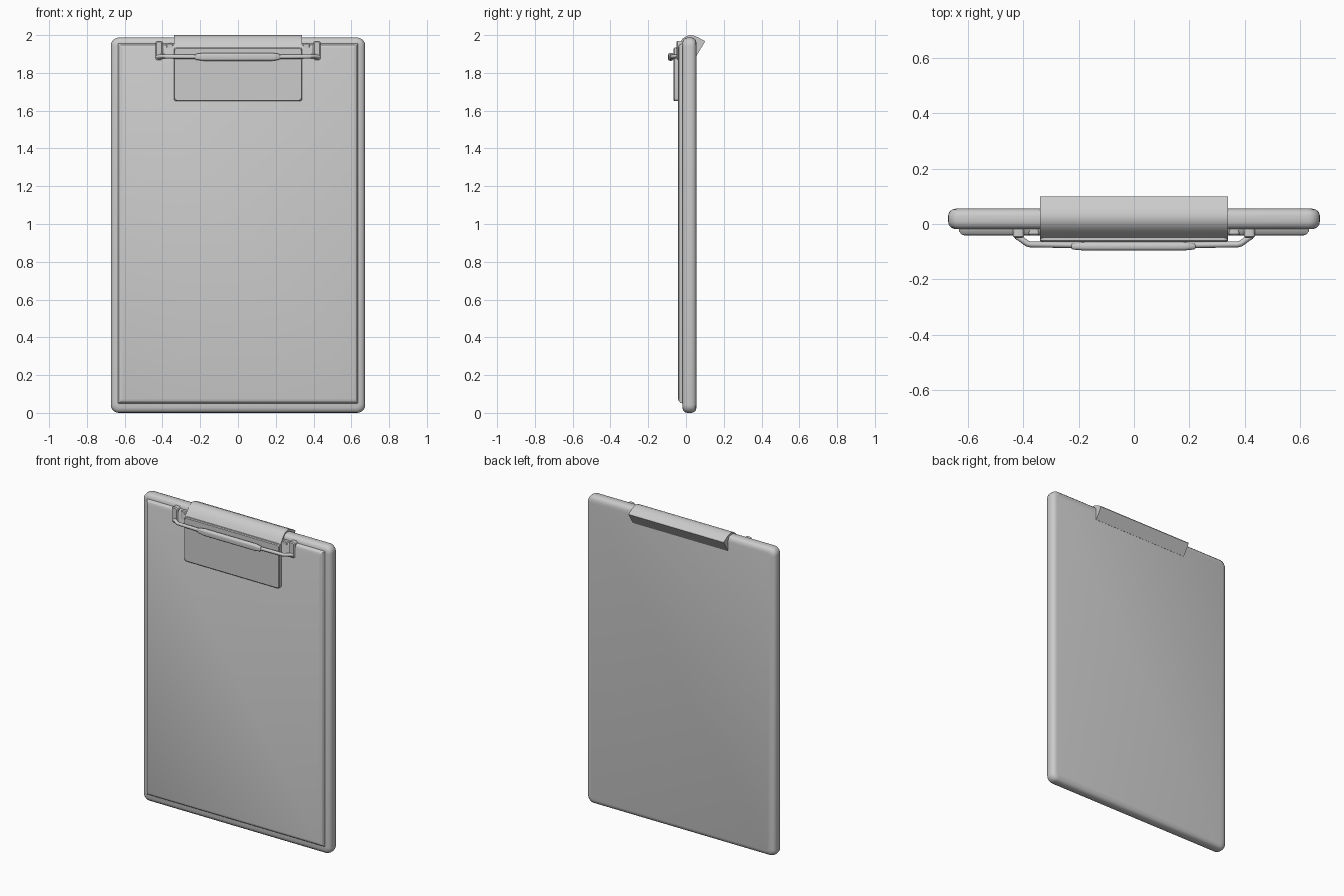
import bpy, bmesh, math
from mathutils import Vector

if "Cube" in bpy.data.objects:
    bpy.data.objects.remove(bpy.data.objects["Cube"])


def finish(name, bm, angle=35):
    bmesh.ops.recalc_face_normals(bm, faces=bm.faces)
    me = bpy.data.meshes.new(name)
    bm.to_mesh(me)
    bm.free()
    ob = bpy.data.objects.new(name, me)
    bpy.context.collection.objects.link(ob)
    bpy.ops.object.select_all(action='DESELECT')
    ob.select_set(True)
    bpy.context.view_layer.objects.active = ob
    bpy.ops.object.shade_smooth_by_angle(angle=math.radians(angle))
    return ob


def rounded_rect(x0, x1, z0, z1, r, n=5):
    pts = []
    for k, (cx, cz) in enumerate([(x1 - r, z1 - r), (x0 + r, z1 - r),
                                  (x0 + r, z0 + r), (x1 - r, z0 + r)]):
        for i in range(n + 1):
            a = math.pi / 2 * (k + i / n)
            pts.append((cx + r * math.cos(a), cz + r * math.sin(a)))
    return pts


def loft(name, rings, angle=35):
    """Skin a list of equal-length vertex rings and cap both ends."""
    bm = bmesh.new()
    vs = [[bm.verts.new(p) for p in ring] for ring in rings]
    n = len(vs[0])
    for a, b in zip(vs, vs[1:]):
        for i in range(n):
            bm.faces.new((a[i], a[(i + 1) % n], b[(i + 1) % n], b[i]))
    bm.faces.new(vs[0])
    bm.faces.new(vs[-1])
    return finish(name, bm, angle)


def slab(name, x0, x1, z0, z1, r, levels, angle=35):
    """Rounded slab; levels are (y, inset) pairs from front to back."""
    rings = []
    for y, d in levels:
        rr = max(r - d * 0.6, 0.003)
        rings.append([(x, y, z) for x, z in
                      rounded_rect(x0 + d, x1 - d, z0 + d, z1 - d, rr)])
    return loft(name, rings, angle)


# Backing board with softly rolled rim
slab("board", -0.673, 0.673, 0.0, 1.987, 0.042,
     [(-0.019, 0.027), (-0.014, 0.012), (-0.004, 0.003), (0.01, 0),
      (0.03, 0), (0.043, 0.004), (0.052, 0.014), (0.056, 0.03)], 40)

# Paper stack with sloped edges
slab("paper_stack", -0.645, 0.645, 0.04, 1.967, 0.008,
     [(-0.042, 0.032), (-0.037, 0.020), (-0.026, 0.012), (-0.015, 0.010)], 30)

# Clip pressing plate
slab("clip_plate", -0.34, 0.34, 1.65, 1.935, 0.016,
     [(-0.065, 0.005), (-0.060, 0), (-0.038, 0)], 30)

# Clip hood curving over the top edge of the board
hood = [(-0.058, 1.918), (-0.048, 1.938), (-0.034, 1.961), (-0.018, 1.981),
        (0.0, 1.994), (0.02, 2.0), (0.04, 1.998), (0.065, 1.988),
        (0.097, 1.970), (0.1, 1.964), (0.057, 1.893), (0.05, 1.893),
        (0.03, 1.95), (-0.01, 1.95), (-0.035, 1.91)]
loft("clip_hood", [[(x, y, z) for y, z in hood] for x in (-0.34, 0.34)], 30)

# Hinge posts and inner brackets on both sides
for s, side in ((-1, "left"), (1, "right")):
    def span(a, b):
        return (min(s * a, s * b), max(s * a, s * b))
    lv = [(-0.050, 0.006), (-0.045, 0), (-0.018, 0)]
    slab("hinge_post_" + side, *span(0.398, 0.438), 1.868, 1.970, 0.013, lv)
    lv = [(-0.042, 0.005), (-0.037, 0), (-0.016, 0)]
    slab("bracket_arm_" + side, *span(0.33, 0.402), 1.902, 1.922, 0.006, lv)
    slab("bracket_tab_" + side, *span(0.343, 0.382), 1.898, 1.958, 0.010, lv)

# Wire lever bent outwards from the posts
path = [(-0.425, -0.044, 1.885), (-0.412, -0.052, 1.888),
        (-0.388, -0.070, 1.888), (-0.375, -0.074, 1.886),
        (-0.22, -0.076, 1.885)]
path += [(-x, y, z) for x, y, z in reversed(path)]
cu = bpy.data.curves.new("wire_lever", 'CURVE')
cu.dimensions = '3D'
cu.bevel_depth = 0.011
cu.bevel_resolution = 2
cu.use_fill_caps = True
sp = cu.splines.new('POLY')
sp.points.add(len(path) - 1)
for p, c in zip(sp.points, path):
    p.co = (*c, 1)
bpy.context.collection.objects.link(bpy.data.objects.new("wire_lever", cu))

# Thumb grip sleeve with tapered ends
rings = []
for x, k in ((-0.227, 0.55), (-0.222, 0.75), (-0.18, 1), (0.18, 1),
             (0.217, 0.75), (0.222, 0.55)):
    rings.append([(x, -0.081 + k * v, 1.885 + k * u) for u, v in
                  rounded_rect(-0.021, 0.021, -0.015, 0.015, 0.012, 4)])
loft("thumb_grip", rings, 40)
